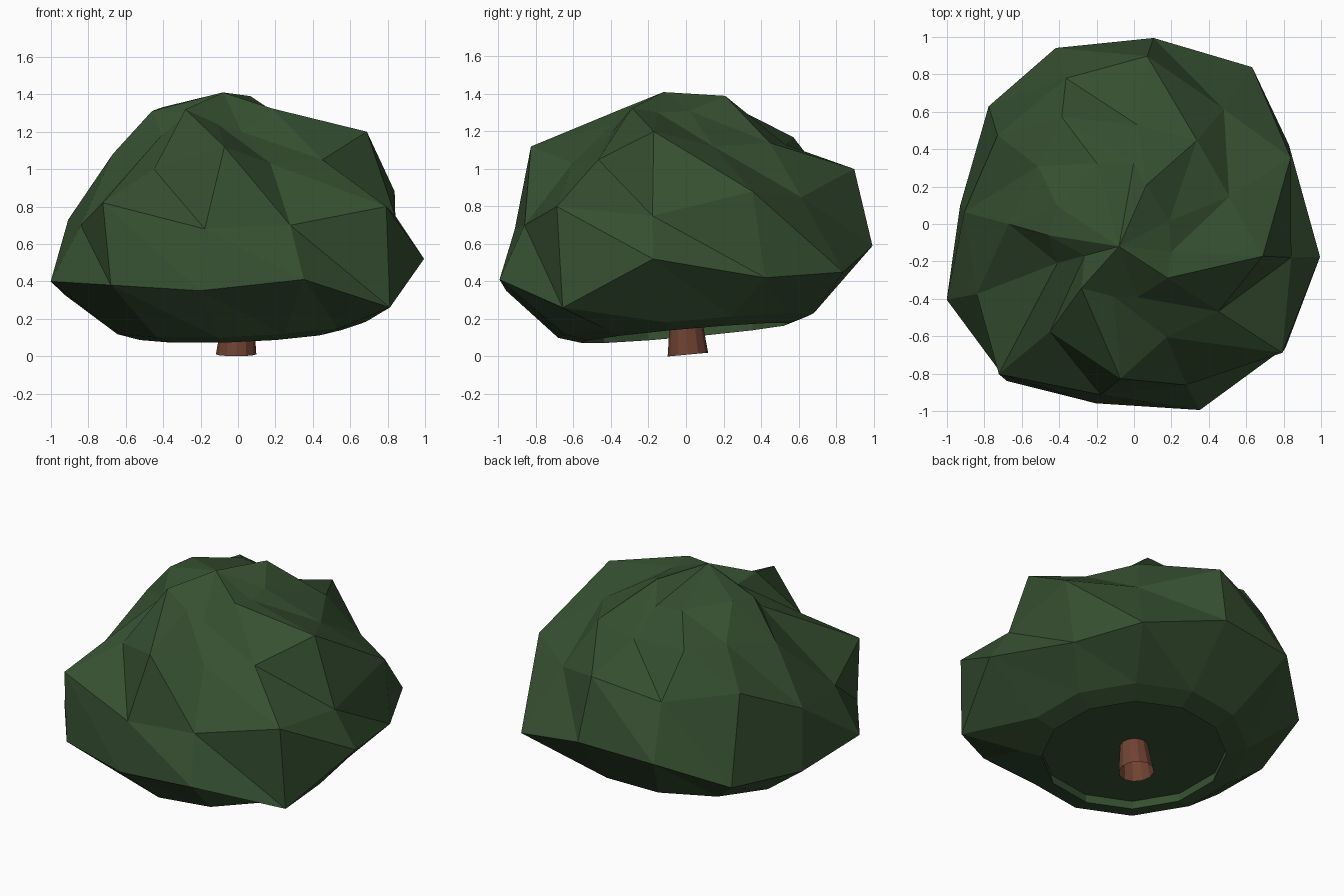
import bpy, bmesh
from math import sin, cos, radians

if "Cube" in bpy.data.objects:
    bpy.data.objects.remove(bpy.data.objects["Cube"])


def material(name, rgb):
    m = bpy.data.materials.new(name)
    m.diffuse_color = (*rgb, 1)
    m.use_nodes = True
    m.node_tree.nodes["Principled BSDF"].inputs["Base Color"].default_value = m.diffuse_color
    return m


def add_object(name, bm, mat, fix_normals=True):
    if fix_normals:
        bmesh.ops.recalc_face_normals(bm, faces=bm.faces[:])
    me = bpy.data.meshes.new(name)
    bm.to_mesh(me)
    bm.free()
    me.materials.append(mat)
    ob = bpy.data.objects.new(name, me)
    bpy.context.collection.objects.link(ob)


def loft(bm, rings):
    # triangles, every diagonal running from upper spoke k to lower spoke k + 1
    for a, b in zip(rings, rings[1:]):
        n = len(a)
        for i in range(n):
            j = (i + 1) % n
            bm.faces.new((a[i], a[j], b[i]))
            bm.faces.new((a[j], b[j], b[i]))


green = material("leaf_green", (0.037, 0.08, 0.031))
brown = material("bark_brown", (0.16, 0.055, 0.033))


def ring(bm, angles, radii, heights, cx=0, cy=0):
    return [bm.verts.new((cx + r * cos(radians(a)), cy + r * sin(radians(a)), z))
            for a, r, z in zip(angles, radii, heights)]


def tilted_ring(bm, r, z):
    # underside rings tip down towards the front left
    angles = [30 * k - 9 for k in range(12)]
    heights = [z + r * (0.04 * cos(radians(a)) + 0.09 * sin(radians(a))) for a in angles]
    return ring(bm, angles, [r] * 12, heights)


# Leaf crown: recessed underside, widest ring, lumpy shoulders, off-centre tip
bm = bmesh.new()
apex = (-0.08, -0.12)
cap = tilted_ring(bm, 0.57, 0.185)
rim = tilted_ring(bm, 0.56, 0.125)
under = tilted_ring(bm, 0.69, 0.165)
wide = ring(bm, (-10, 27, 53, 84, 114, 141, 174, 202, 231, 258, 289.5, 321),
            (1.01, .93, 1.05, 1.0, 1.03, 1.0, .935, 1.08, 1.08, .98, 1.055, 1.045),
            (.52, .42, .45, .59, .56, .38, .33, .40, .38, .35, .41, .26))
shoulder = ring(bm, (-12, 23, 52, 85.5, 115, 147, 176, 204, 228, 259, 288, 319),
                (.86, .91, .78, .90, .86, .87, .91, .92, 1.08, .93, .905, 1.05),
                (.75, .88, .85, 1.0, .90, .94, .73, .70, .82, .68, .70, .80))
upper = ring(bm, (-14, 16, 53, 88, 124, 149, 180, 207, 232, 265, 286, 314),
             (.71, .53, .56, .53, .69, .60, .67, .46, .73, .83, .63, .65),
             (1.20, 1.12, 1.14, 1.13, 1.17, 1.15, 1.08, 1.18, 1.0, 1.12, 1.03, 1.05))
top = ring(bm, (-6, 27, 66, 80, 105, 147, 171, 195, 228, 264, 290, 327),
           (.28, .30, .36, .45, .46, .39, .385, .19, .30, .27, .29, .31),
           (1.30, 1.31, 1.39, 1.27, 1.295, 1.33, 1.31, 1.30, 1.32, 1.24, 1.20, 1.325), *apex)
loft(bm, [cap, rim, under, wide, shoulder, upper, top])
tip = bm.verts.new((*apex, 1.41))
for i in range(12):
    bm.faces.new((top[i], top[(i + 1) % 12], tip))
bm.faces.new(cap)
add_object("leaf_crown", bm, green)

# Short tapered trunk, open at its slightly tilted foot
bm = bmesh.new()
turn = [30 * i for i in range(12)]
foot = ring(bm, turn, [0.108] * 12, [0.01 + 0.01 * sin(radians(a)) for a in turn], -0.01, 0.01)
head = ring(bm, turn, [0.085] * 12, [0.2] * 12)
loft(bm, [foot, head])
bm.faces.new(head)
add_object("trunk", bm, brown, fix_normals=False)
